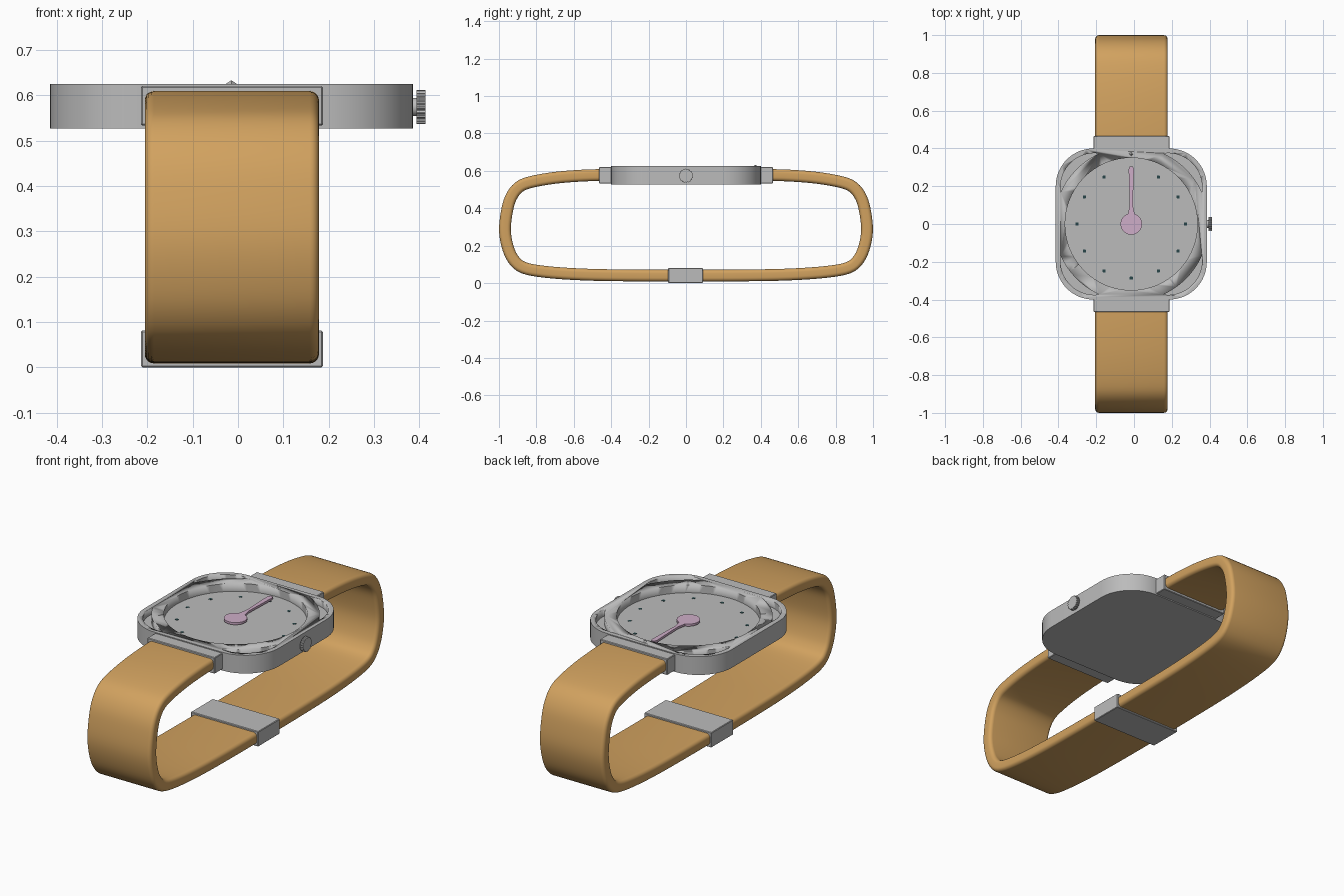
import bpy, bmesh, math
from mathutils import Vector

if "Cube" in bpy.data.objects:
    bpy.data.objects.remove(bpy.data.objects["Cube"])

CX = -0.0145  # the watch body sits slightly left because the crown sticks out


def mat(name, rgb):
    m = bpy.data.materials.new(name)
    m.diffuse_color = (*rgb, 1)
    m.use_nodes = True
    m.node_tree.nodes["Principled BSDF"].inputs["Base Color"].default_value = m.diffuse_color
    return m


METAL = mat("brushed_metal", (0.5, 0.5, 0.5))
TAN = mat("tan_leather", (0.64, 0.36, 0.115))
PINK = mat("pale_pink", (0.62, 0.42, 0.58))
DARK = mat("dark_teal", (0.02, 0.06, 0.065))


def finish(bm, name, material, smooth=True):
    bmesh.ops.recalc_face_normals(bm, faces=bm.faces)
    me = bpy.data.meshes.new(name)
    bm.to_mesh(me)
    bm.free()
    ob = bpy.data.objects.new(name, me)
    bpy.context.collection.objects.link(ob)
    me.materials.append(material)
    if smooth:
        bpy.ops.object.select_all(action='DESELECT')
        ob.select_set(True)
        bpy.context.view_layer.objects.active = ob
        bpy.ops.object.shade_smooth_by_angle(angle=math.radians(35))
    return ob


def prism(name, pts, z0, z1, material, bevel=0):
    """Extrude a flat outline from z0 to z1."""
    bm = bmesh.new()
    rings = [[bm.verts.new((x, y, z)) for x, y in pts] for z in (z0, z1)]
    bm.faces.new(rings[0])
    top = bm.faces.new(rings[1])
    n = len(pts)
    for i in range(n):
        j = (i + 1) % n
        bm.faces.new((rings[0][i], rings[0][j], rings[1][j], rings[1][i]))
    if bevel:
        bmesh.ops.bevel(bm, geom=list(top.edges), offset=bevel, segments=2,
                        affect='EDGES', profile=0.5)
    return finish(bm, name, material)


def arc(cx, cy, r, a0, a1, n):
    return [(cx + r * math.cos(math.radians(a0 + (a1 - a0) * i / n)),
             cy + r * math.sin(math.radians(a0 + (a1 - a0) * i / n))) for i in range(n + 1)]


def rounded_rect(hx, hy, r, n=12, cx=0.0, cy=0.0):
    pts = []
    for k, (sx, sy) in enumerate(((1, 1), (-1, 1), (-1, -1), (1, -1))):
        pts += arc(cx + sx * (hx - r), cy + sy * (hy - r), r, 90 * k, 90 * k + 90, n)
    return pts


def box(name, x, y, z, material, bevel=0.003):
    bm = bmesh.new()
    bmesh.ops.create_cube(bm, size=1)
    for v in bm.verts:
        v.co = [lo + (c + 0.5) * (hi - lo) for c, (lo, hi) in zip(v.co, (x, y, z))]
    bmesh.ops.bevel(bm, geom=list(bm.edges), offset=bevel, segments=1, affect='EDGES', profile=0.5)
    return finish(bm, name, material, False)


# Case: rounded square with a round dial recess and four crescent corner slots
case = prism("case", rounded_rect(0.4, 0.4, 0.2, 16, CX), 0.527, 0.625, METAL, 0.005)
cutters = [prism("dial_cutter", arc(CX, 0, 0.35, 0, 360, 96)[:-1], 0.583, 0.7, METAL)]
a = math.degrees(math.acos(0.375 / 0.41)) + 0.5
for k in range(4):
    outer = arc(0.195, 0.195, 0.18, 0, 90, 16)
    inner = arc(0, 0, 0.41, 90 - a, a, 20)
    c, s = ((1, 0), (0, 1), (-1, 0), (0, -1))[k]
    pts = [(CX + x * c - y * s, x * s + y * c) for x, y in outer + inner]
    cutters.append(prism("slot_cutter", pts, 0.59, 0.7, METAL))
for cut in cutters:
    m = case.modifiers.new("cut", 'BOOLEAN')
    m.operation, m.solver, m.object = 'DIFFERENCE', 'EXACT', cut
    bpy.context.view_layer.objects.active = case
    bpy.ops.object.modifier_apply(modifier=m.name)
    bpy.data.objects.remove(cut, do_unlink=True)

# Lugs holding the strap, and the clasp underneath
for side, nm in ((1, "rear"), (-1, "front")):
    ys = sorted((side * 0.385, side * 0.465))
    box(nm + "_lug", (-0.214, 0.187), ys, (0.533, 0.62), METAL)
box("clasp", (-0.214, 0.187), (-0.095, 0.09), (0.0, 0.081), METAL)

# Strap: rounded cross-section swept along a smooth half loop, mirrored in y
path = [(0, 0.04), (0.3, 0.041), (0.55, 0.046), (0.75, 0.06), (0.87, 0.083), (0.925, 0.13),
        (0.955, 0.2), (0.968, 0.285), (0.958, 0.38), (0.937, 0.455), (0.895, 0.512),
        (0.83, 0.54), (0.7, 0.563), (0.55, 0.575), (0.42, 0.578)]
P = [Vector(p) for p in path]
ext = [Vector((-0.3, 0.041))] + P + [Vector((0.3, 0.578))]
line = []
for i in range(1, len(ext) - 2):
    p0, p1, p2, p3 = ext[i - 1:i + 3]
    for k in range(4):
        t = k / 4
        line.append(0.5 * (2 * p1 + (p2 - p0) * t + (2 * p0 - 5 * p1 + 4 * p2 - p3) * t * t
                           + (3 * p1 - p0 - 3 * p2 + p3) * t ** 3))
line.append(P[-1])
section = rounded_rect(0.192, 0.0315, 0.02, 5)
for side, nm in ((1, "rear"), (-1, "front")):
    bm = bmesh.new()
    rings = []
    for i, p in enumerate(line):
        d = (line[min(i + 1, len(line) - 1)] - line[max(i - 1, 0)]).normalized()
        nrm = Vector((-d.y, d.x))
        rings.append([bm.verts.new((-0.0135 + u, side * (p.x + nrm.x * v), p.y + nrm.y * v))
                      for u, v in section])
    n = len(section)
    for r0, r1 in zip(rings, rings[1:]):
        for i in range(n):
            j = (i + 1) % n
            bm.faces.new((r0[i], r0[j], r1[j], r1[i]))
    bm.faces.new(rings[0])
    bm.faces.new(rings[-1])
    finish(bm, nm + "_strap", TAN)


# Crown: plain stem and a knurled knob pointing along +x
def x_rod(name, radii, x0, x1):
    ob = prism(name, [(r * math.cos(2 * math.pi * i / len(radii)),
                       r * math.sin(2 * math.pi * i / len(radii)))
                      for i, r in enumerate(radii)], x0, x1, METAL)
    for v in ob.data.vertices:
        x, y, z = v.co
        v.co = (z, x, 0.574 + y)


x_rod("crown_stem", [0.02] * 24, 0.37, 0.396)
x_rod("crown_knob", [0.038, 0.038, 0.035, 0.035] * 20, 0.394, 0.413)

# Hand: round hub with a slim pointer towards twelve
hub = arc(CX, 0, 0.057, 108, 432, 36)
prism("hand", hub + [(CX + 0.008, 0.1), (CX + 0.014, 0.29), (CX + 0.008, 0.305),
                     (CX - 0.008, 0.305), (CX - 0.014, 0.29), (CX - 0.008, 0.1)],
      0.592, 0.604, PINK)
prism("hand_pin", arc(CX, 0, 0.015, 0, 360, 20)[:-1], 0.58, 0.594, PINK)

# Hour marks on the dial
for h in range(12):
    t = math.radians(30 * h)
    x, y = CX + 0.287 * math.sin(t), 0.287 * math.cos(t)
    prism("hour_mark", rounded_rect(0.008, 0.008, 0.002, 1, x, y), 0.581, 0.584, DARK)

# Small pointed marker on the rim at twelve
bm = bmesh.new()
bmesh.ops.create_cone(bm, cap_ends=True, segments=4, radius1=0.018, radius2=0, depth=0.012)
bmesh.ops.translate(bm, verts=bm.verts, vec=(CX, 0.371, 0.627))
finish(bm, "rim_marker", METAL, False)
